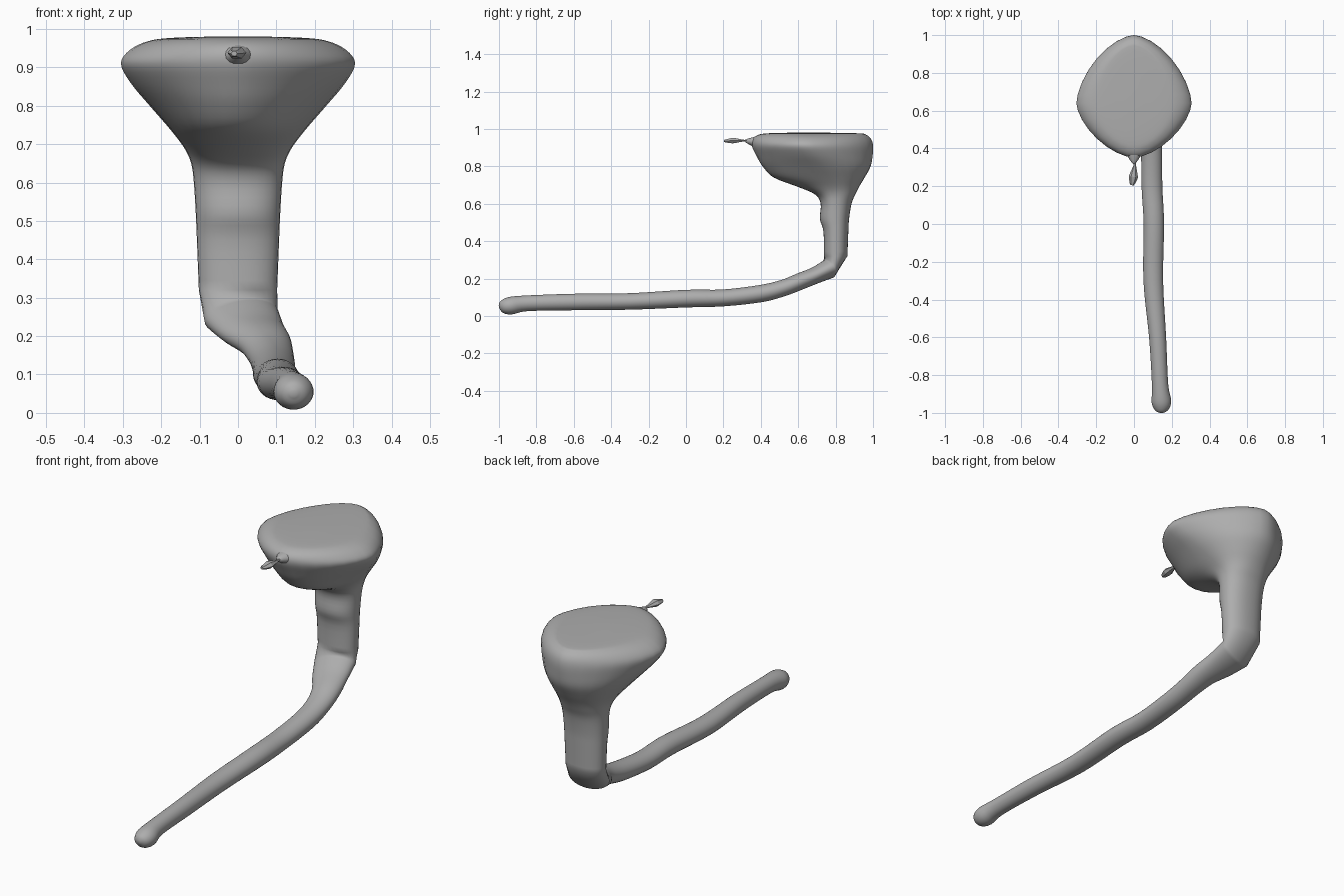
import bpy, bmesh
from math import sin, cos, pi, copysign
from mathutils import Vector

cube = bpy.data.objects.get("Cube")
if cube:
    bpy.data.objects.remove(cube)

GREY = (0.42, 0.42, 0.42, 1)
grey = bpy.data.materials.new("stone grey")
grey.use_nodes = True
grey.diffuse_color = GREY
grey.node_tree.nodes["Principled BSDF"].inputs["Base Color"].default_value = GREY


def smooth_rows(rows, steps):
    """Catmull-Rom interpolation through rows of numbers."""
    rows = [Vector(r) for r in rows]
    out = []
    for i in range(len(rows) - 1):
        a, b, c, d = (rows[max(i - 1, 0)], rows[i], rows[i + 1],
                      rows[min(i + 2, len(rows) - 1)])
        for s in range(steps):
            t = s / steps
            out.append(b + 0.5 * t * (c - a + t * (2 * a - 5 * b + 4 * c - d
                                                   + t * (3 * (b - c) + d - a))))
    return out + [rows[-1]]


def power(v, p):
    return copysign(abs(v) ** p, v)


def angles(n):
    return [2 * pi * i / n for i in range(n)]


def path_rings(rows, n):
    """Elliptical rings square to a path of (x, y, z, half width, half depth)."""
    rings = []
    for i, r in enumerate(rows):
        tangent = (rows[min(i + 1, len(rows) - 1)].copy() - rows[max(i - 1, 0)])
        tangent = Vector(tangent[:3]).normalized()
        side = Vector((1, 0, 0))
        side = (side - side.dot(tangent) * tangent).normalized()
        up = side.cross(tangent)
        rings.append([Vector(r[:3]) + side * r[3] * cos(a) + up * r[4] * sin(a)
                      for a in angles(n)])
    return rings


def level_rings(rows, n):
    """Horizontal rings of (z, front, widest, back, half width, corner power)."""
    rings = []
    for z, front, mid, back, width, p in rows:
        ring = []
        for a in angles(n):
            s = power(sin(a), p)
            reach = mid - front if s > 0 else back - mid
            ring.append(Vector((width * power(cos(a), p), mid - s * reach, z)))
        rings.append(ring)
    return rings


def loft(name, rings, smooth):
    bm = bmesh.new()
    loops = [[bm.verts.new(p) for p in ring] for ring in rings]
    n = len(loops[0])
    for lo, hi in zip(loops, loops[1:]):
        for i in range(n):
            j = (i + 1) % n
            bm.faces.new((lo[i], lo[j], hi[j], hi[i]))
    bm.faces.new(loops[0][::-1])
    bm.faces.new(loops[-1])
    bmesh.ops.recalc_face_normals(bm, faces=bm.faces)
    for f in bm.faces:
        f.smooth = smooth
    mesh = bpy.data.meshes.new(name)
    bm.to_mesh(mesh)
    bm.free()
    mesh.materials.append(grey)
    obj = bpy.data.objects.new(name, mesh)
    bpy.context.collection.objects.link(obj)
    return obj


# Tail lying on the ground, from tip to the bend
tail = [
    (.145, -1.0, .05, .008, .008), (.145, -.985, .052, .035, .032),
    (.145, -.94, .055, .052, .047), (.138, -.85, .068, .043, .042),
    (.125, -.6, .075, .045, .044), (.102, -.3, .078, .052, .044),
    (.105, 0, .093, .054, .047), (.095, .2, .097, .055, .045),
    (.093, .4, .12, .056, .046), (.085, .52, .15, .06, .044),
    (.068, .61, .185, .07, .045), (.035, .69, .217, .087, .045),
    (.008, .765, .253, .1, .053),
]
# Upright neck flaring into the diamond-shaped head
neck_head = [
    (.32, .738, .80, .863, .102, .9), (.45, .735, .80, .868, .107, .9),
    (.52, .716, .80, .872, .110, .9), (.60, .720, .80, .885, .115, .9),
    (.65, .69, .80, .905, .122, .9), (.69, .60, .79, .925, .140, .95),
    (.74, .47, .76, .955, .178, 1), (.80, .41, .72, .987, .23, 1.1),
    (.86, .375, .67, .998, .28, 1.2), (.91, .352, .64, 1.0, .305, 1.25),
    (.945, .355, .64, .99, .282, 1.25), (.968, .385, .64, .965, .235, 1.2),
    (.977, .44, .64, .92, .17, 1.1), (.981, .60, .64, .68, .03, 1),
]
SIDES = 32
loft("snake_body",
     path_rings(smooth_rows(tail, 4), SIDES)
     + level_rings(smooth_rows(neck_head, 4), SIDES), True)

# Nose nub that the tongue comes out of
nub = [(.0, .41, .925, .06, .04), (.0, .36, .932, .035, .025),
       (.0, .325, .936, .012, .011), (.0, .318, .937, .004, .004)]
loft("nose_nub", path_rings(smooth_rows(nub, 3), 16), True)

# Small faceted tongue
tongue = [(.002, .36, .938, .008, .006), (.004, .31, .938, .007, .005),
          (-.003, .25, .938, .025, .017), (-.009, .215, .936, .015, .010),
          (-.01, .205, .936, .008, .007)]
loft("tongue", path_rings([Vector(r) for r in tongue], 6), False)
